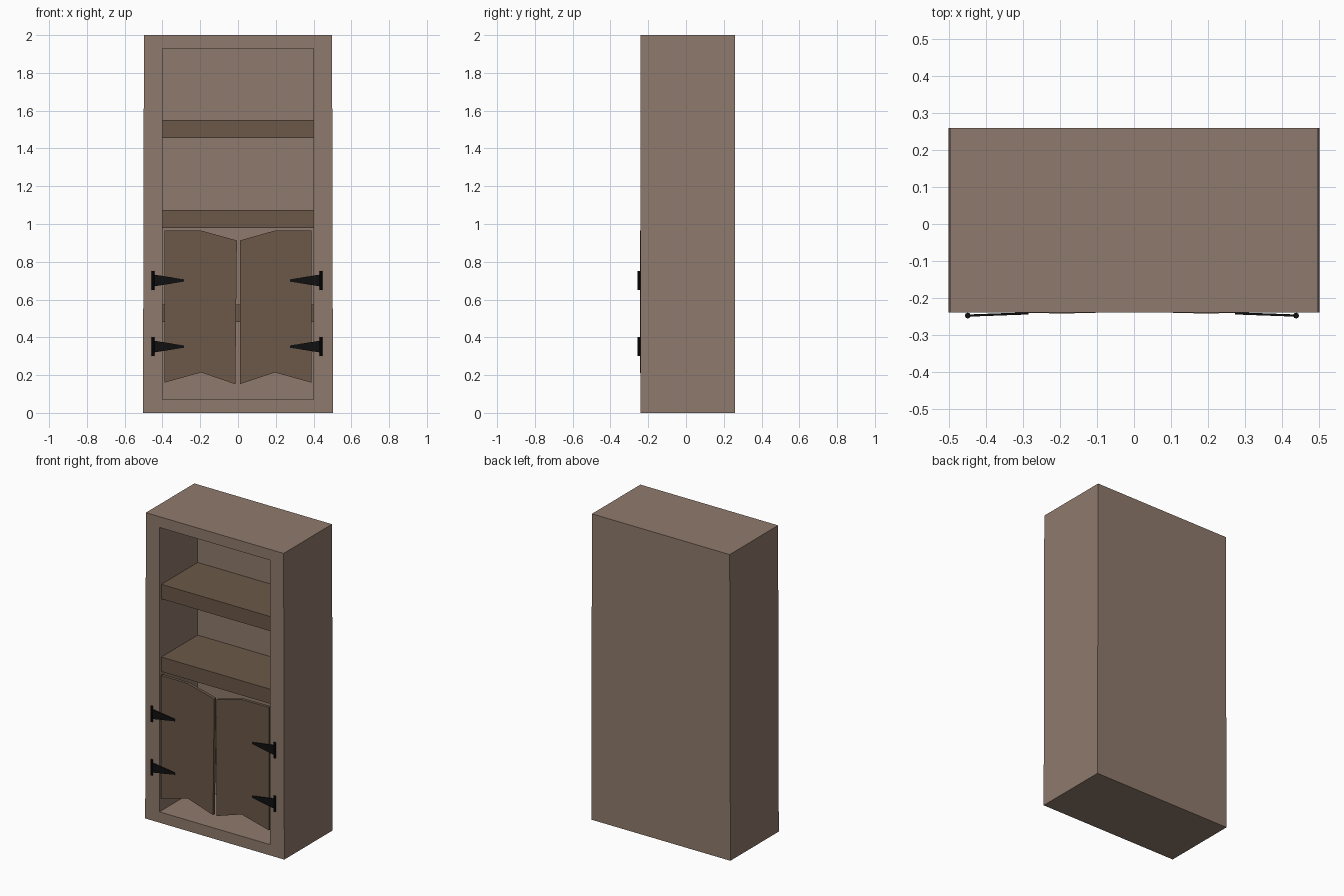
import bpy, bmesh
from mathutils import Vector

if "Cube" in bpy.data.objects:
    bpy.data.objects.remove(bpy.data.objects["Cube"])


def material(name, rgb):
    m = bpy.data.materials.new(name)
    m.diffuse_color = (*rgb, 1)
    m.use_nodes = True
    m.node_tree.nodes["Principled BSDF"].inputs["Base Color"].default_value = m.diffuse_color
    return m


PALE = material("pale_wood", (0.275, 0.195, 0.15))
DARK = material("dark_wood", (0.147, 0.098, 0.065))
IRON = material("black_iron", (0.005, 0.005, 0.005))


def finish(bm, name, mat):
    bmesh.ops.recalc_face_normals(bm, faces=bm.faces)
    me = bpy.data.meshes.new(name)
    bm.to_mesh(me)
    bm.free()
    me.materials.append(mat)
    ob = bpy.data.objects.new(name, me)
    bpy.context.collection.objects.link(ob)
    return ob


def box(name, lo, hi, mat):
    bm = bmesh.new()
    bmesh.ops.create_cube(bm, size=1)
    for v in bm.verts:
        v.co = Vector([(hi[i] if v.co[i] > 0 else lo[i]) for i in range(3)])
    return finish(bm, name, mat)


def slab(name, front, back, mat):
    """Solid between matching front and back outlines."""
    bm = bmesh.new()
    f = [bm.verts.new(p) for p in front]
    b = [bm.verts.new(p) for p in back]
    n = len(f)
    bm.faces.new(f)
    bm.faces.new(b[::-1])
    for i in range(n):
        bm.faces.new((f[i], b[i], b[(i + 1) % n], f[(i + 1) % n]))
    return finish(bm, name, mat)


# Cabinet carcass: slightly tapered box with a hollow pushed in from the front
bm = bmesh.new()
bmesh.ops.create_cube(bm, size=1)
for v in bm.verts:
    top = v.co.z > 0
    v.co = Vector(((0.498 if top else 0.503) * (1 if v.co.x > 0 else -1),
                   0.26 if v.co.y > 0 else -0.24, 2.0 if top else 0.0))
bm.normal_update()
front = min(bm.faces, key=lambda f: f.calc_center_median().y)
bmesh.ops.inset_region(bm, faces=[front], thickness=0.1)
for v in front.verts:
    v.co.x = 0.4 if v.co.x > 0 else -0.4
cavity = bmesh.ops.extrude_discrete_faces(bm, faces=[front])["faces"][0]
for v in cavity.verts:
    v.co.y = 0.155
finish(bm, "cabinet_body", PALE)

# Shelves
for i, (z0, z1) in enumerate([(0.48, 0.575), (0.98, 1.075), (1.455, 1.55)]):
    box(f"shelf_{i + 1}", (-0.4, -0.22, z0), (0.4, 0.155, z1), DARK)

# Doors: two-plank outlines with a kinked top and bottom, bowed a little at the middle
T = 0.02
for side, s, inner_top, inner_bottom in [("left", -1, 0.006, 0.014),
                                         ("right", 1, 0.010, 0.010)]:
    outline = [(0.39, 0.965), (0.195, 0.965), (inner_top, 0.913),
               (inner_bottom, 0.152), (0.195, 0.214), (0.39, 0.16)]
    bm = bmesh.new()
    rings = []
    for dy in (0, T):
        rings.append([bm.verts.new((s * x, (-0.2425 if x == 0.195 else -0.238) + dy, z))
                      for x, z in outline])
    for r in rings:
        bm.faces.new((r[0], r[1], r[4], r[5]))
        bm.faces.new((r[1], r[2], r[3], r[4]))
    a, b = rings
    for i in range(6):
        j = (i + 1) % 6
        bm.faces.new((a[i], a[j], b[j], b[i]))
    finish(bm, f"{side}_door", DARK)

# Hinges: upright pin plus a tapering strap
for side, s, px, tip in [("left", -1, 0.45, 0.286), ("right", 1, 0.439, 0.274)]:
    for level, z in [("lower", 0.351), ("upper", 0.701)]:
        bm = bmesh.new()
        bmesh.ops.create_cone(bm, cap_ends=True, segments=8, radius1=0.008,
                              radius2=0.008, depth=0.1)
        bmesh.ops.translate(bm, verts=bm.verts, vec=(s * px, -0.248, z))
        finish(bm, f"{side}_{level}_hinge_pin", IRON)
        shape = [(px, 0.032, -0.251), (tip, 0.006, -0.245),
                 (tip, -0.006, -0.245), (px, -0.032, -0.251)]
        slab(f"{side}_{level}_hinge_strap",
             [(s * x, y, z + h) for x, h, y in shape],
             [(s * x, y + 0.006, z + h) for x, h, y in shape], IRON)
